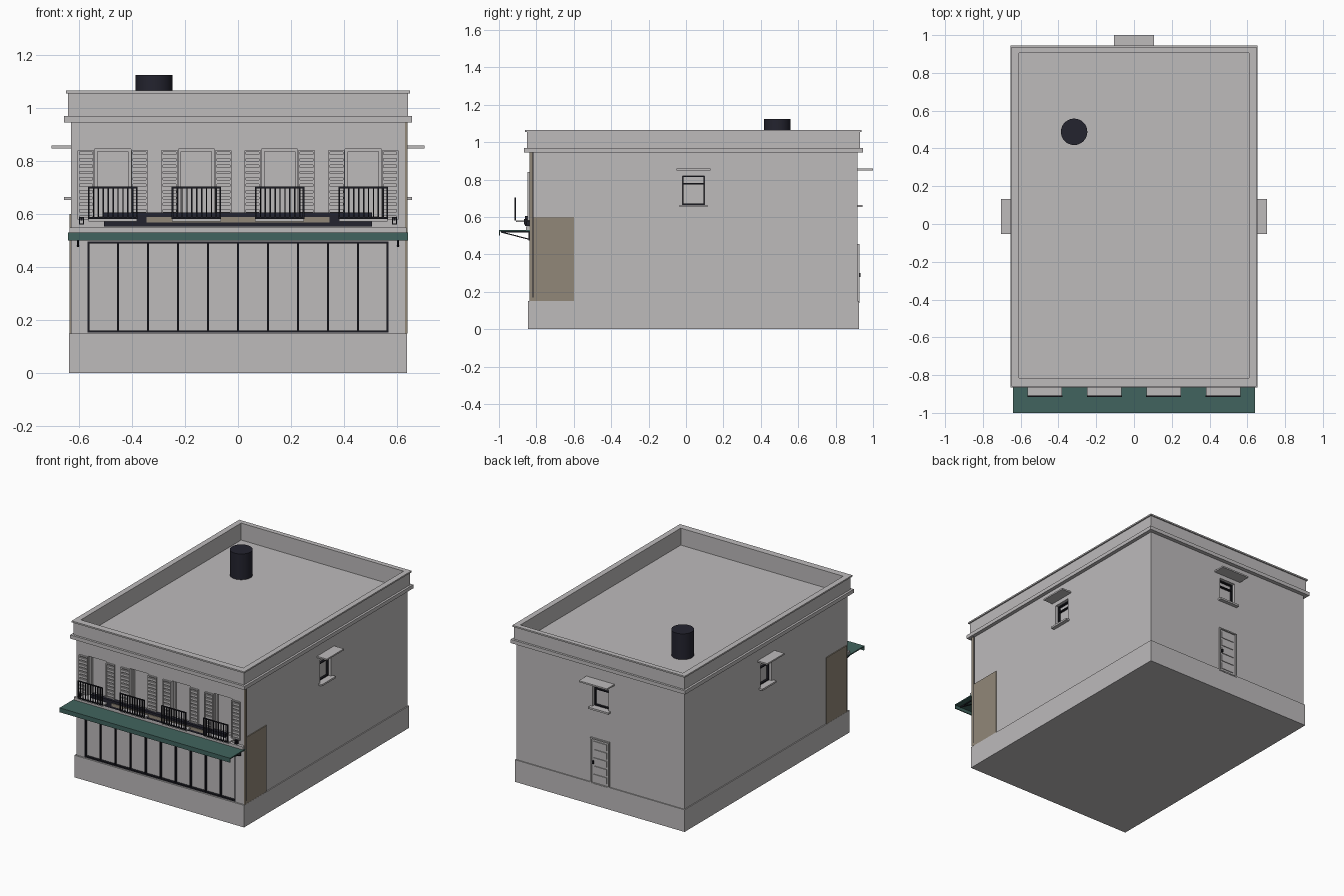
import bpy, bmesh, math
from mathutils import Matrix, Vector

old = bpy.data.objects.get("Cube")
if old:
    bpy.data.objects.remove(old, do_unlink=True)


def material(name, rgb):
    m = bpy.data.materials.new(name)
    m.use_nodes = True
    m.diffuse_color = (*rgb, 1)
    m.node_tree.nodes["Principled BSDF"].inputs["Base Color"].default_value = (*rgb, 1)
    return m


STONE = material("pale_stone", (0.51, 0.495, 0.5))
TEAL = material("teal_awning", (0.053, 0.127, 0.112))
WOOD = material("weathered_wood", (0.285, 0.245, 0.19))
BLACK = material("black_metal", (0.011, 0.011, 0.016))
DARK = material("dark_slate", (0.017, 0.017, 0.028))


def finish(name, bm, mat):
    me = bpy.data.meshes.new(name)
    bm.to_mesh(me)
    bm.free()
    me.materials.append(mat)
    ob = bpy.data.objects.new(name, me)
    bpy.context.collection.objects.link(ob)
    return ob


def boxes(name, mat, spans, place=Matrix()):
    """One object from boxes given as (x0, x1, y0, y1, z0, z1)."""
    bm = bmesh.new()
    for x0, x1, y0, y1, z0, z1 in spans:
        centre = Vector((x0 + x1, y0 + y1, z0 + z1)) / 2
        size = Matrix.Diagonal((x1 - x0, y1 - y0, z1 - z0, 1))
        bmesh.ops.create_cube(bm, size=1, matrix=place @ Matrix.Translation(centre) @ size)
    return finish(name, bm, mat)


def frame(x0, x1, y0, y1, z0, z1, t):
    """Spans of an upright rectangular frame."""
    return [(x0, x0 + t, y0, y1, z0, z1), (x1 - t, x1, y0, y1, z0, z1),
            (x0 + t, x1 - t, y0, y1, z0, z0 + t), (x0 + t, x1 - t, y0, y1, z1 - t, z1)]


def ring(x, y0, y1, z0, z1):
    """Spans of a band round the roof, open over the roof deck."""
    ix, iy0, iy1 = 0.61, -0.815, 0.905
    return [(-x, x, y0, iy0, z0, z1), (-x, x, iy1, y1, z0, z1),
            (-x, -ix, iy0, iy1, z0, z1), (ix, x, iy0, iy1, z0, z1)]


# Walls with window recesses
FRONT, BACK, SIDE = -0.835, 0.918, 0.63
BAYS = (-0.472, -0.157, 0.157, 0.472)
MID = 0.04
walls = boxes("walls", STONE, [(-SIDE, SIDE, FRONT, BACK, 0.1, 0.95)])
holes = [(b - 0.068, b + 0.068, FRONT - 0.1, FRONT + 0.04, 0.58, 0.845) for b in BAYS]
holes += [(-0.567, 0.567, FRONT - 0.1, FRONT + 0.02, 0.155, 0.497),
          (-0.06, 0.06, BACK - 0.04, BACK + 0.1, 0.665, 0.82)]
for a, b in ((-0.8, -SIDE + 0.04), (SIDE - 0.04, 0.8)):
    holes.append((a, b, MID - 0.06, MID + 0.06, 0.665, 0.82))
cutter = boxes("recess_cutter", STONE, holes)
cutter.hide_render = True
mod = walls.modifiers.new("recesses", 'BOOLEAN')
mod.object = cutter
mod.solver = 'EXACT'
bpy.context.view_layer.objects.active = walls
bpy.ops.object.modifier_apply(modifier=mod.name)
bpy.data.objects.remove(cutter, do_unlink=True)

# Plinth, cornice and parapet
boxes("plinth", STONE, [(-0.637, 0.637, -0.845, 0.925, 0, 0.15)])
boxes("cornice", STONE, ring(0.655, -0.865, 0.945, 0.945, 0.97))
boxes("parapet", STONE, ring(0.64, -0.85, 0.93, 0.97, 1.055))
boxes("parapet_cap", STONE, ring(0.648, -0.86, 0.938, 1.055, 1.065))
boxes("front_ledge", STONE, [(-0.635, 0.635, -0.855, FRONT, 0.53, 0.55)])

# Roof chimney
bm = bmesh.new()
bmesh.ops.create_cone(bm, cap_ends=True, segments=32, radius1=0.07, radius2=0.07, depth=0.175,
                      matrix=Matrix.Translation((-0.317, 0.488, 1.0375)))
chimney = finish("chimney", bm, DARK)
bpy.ops.object.select_all(action='DESELECT')
chimney.select_set(True)
bpy.context.view_layer.objects.active = chimney
bpy.ops.object.shade_smooth_by_angle()

# Side and back windows, modelled facing -y and turned into place
for name, angle, spot in (("right", 90, (SIDE, MID, 0)), ("left", -90, (-SIDE, MID, 0)),
                          ("back", 180, (0, BACK, 0))):
    place = Matrix.Translation(spot) @ Matrix.Rotation(math.radians(angle), 4, 'Z')
    reach = 0.082 if name == "back" else 0.073
    half = 0.105 if name == "back" else 0.092
    boxes(name + "_window_canopy", STONE, [(-half, half, -reach, 0, 0.848, 0.858)], place)
    boxes(name + "_window_sill", STONE, [(-0.075, 0.075, -0.025, 0.01, 0.653, 0.665)], place)
    boxes(name + "_window_frame", BLACK,
          frame(-0.06, 0.06, 0.02, 0.035, 0.665, 0.82, 0.007)
          + [(-0.053, 0.053, 0.02, 0.035, 0.775, 0.782)], place)

# Back door with raised panels and a handle
boxes("back_door_frame", STONE, frame(-0.07, 0.07, BACK, BACK + 0.01, 0.14, 0.455, 0.008))
boxes("back_door_panels", STONE,
      [(-0.048, 0.048, BACK, BACK + 0.005, 0.165 + i * 0.056, 0.208 + i * 0.056) for i in range(5)])
boxes("back_door_handle", BLACK, [(0.045, 0.055, BACK, BACK + 0.015, 0.28, 0.3)])

# Upper front windows, louvred shutters and balconies
for i, b in enumerate(BAYS, 1):
    y = FRONT
    boxes(f"upper_window_frame_{i}", STONE,
          frame(b - 0.068, b + 0.068, y + 0.018, y + 0.035, 0.58, 0.845, 0.01))
    slats = []
    for x0 in (b - 0.133, b + 0.07):
        slats += frame(x0, x0 + 0.063, y - 0.012, y, 0.58, 0.84, 0.007)
        slats += [(x0 + 0.007, x0 + 0.056, y - 0.009, y, 0.593 + k * 0.024, 0.608 + k * 0.024)
                  for k in range(10)]
    boxes(f"shutters_{i}", STONE, slats)
    boxes(f"balcony_floor_{i}", STONE, [(b - 0.092, b + 0.092, -0.908, y, 0.572, 0.582)])
    rail = frame(b - 0.093, b + 0.093, -0.916, -0.908, 0.582, 0.703, 0.006)
    rail += [(b - 0.075 + k * 0.0185, b - 0.07 + k * 0.0185, -0.914, -0.909, 0.585, 0.7)
             for k in range(9)]
    boxes(f"balcony_railing_{i}", BLACK, rail)

# Long sign board with a wooden centre
boxes("sign_board", DARK, [(-0.505, 0.505, -0.862, FRONT, 0.553, 0.605)])
boxes("sign_centre", WOOD, [(-0.345, 0.345, -0.866, -0.862, 0.568, 0.589)])

# Shop window frame and mullions
mullions = [(x - 0.004, x + 0.004, FRONT - 0.002, FRONT + 0.012, 0.155, 0.497)
            for x in (-0.565 + 0.113 * k for k in range(1, 10))]
boxes("shop_window_frame", BLACK,
      frame(-0.567, 0.567, FRONT - 0.002, FRONT + 0.015, 0.153, 0.497, 0.008) + mullions)

# Awning, brackets and lamps
boxes("awning", TEAL, [(-0.64, 0.64, -0.994, FRONT, 0.522, 0.53),
                       (-0.64, 0.64, -1.0, -0.994, 0.5, 0.53)])
for side, s in (("left", 1), ("right", -1)):
    x = 0.603 * s
    a, b = Vector((x, -0.99, 0.52)), Vector((x, FRONT, 0.48))
    tilt = Matrix.Translation((a + b) / 2) @ (b - a).to_track_quat('Y', 'Z').to_matrix().to_4x4()
    h = (b - a).length / 2
    boxes(side + "_awning_brace", BLACK, [(-0.003, 0.003, -h, h, -0.003, 0.003)], tilt)
    boxes(side + "_awning_arm", BLACK, [(x - 0.003, x + 0.003, -0.99, FRONT, 0.516, 0.522),
                                        (x - 0.004, x + 0.004, FRONT - 0.006, FRONT, 0.475, 0.522)])
    lx = 0.59 * s
    boxes(side + "_lamp", BLACK, frame(lx - 0.009, lx + 0.009, -0.865, -0.85, 0.56, 0.588, 0.004)
          + [(lx - 0.003, lx + 0.003, -0.85, FRONT, 0.575, 0.583)])
    # Wooden panel wrapping the front end of each side wall
    px = sorted((SIDE * s, (SIDE + 0.006) * s))
    boxes(side + "_wood_panel", WOOD, [(px[0], px[1], -0.82, -0.6, 0.15, 0.6)])

# Tall corner strip with its wall clips
boxes("corner_strip", WOOD, [(SIDE, SIDE + 0.009, -0.836, -0.82, 0.15, 0.945)])
boxes("corner_strip_edge", BLACK, [(SIDE, SIDE + 0.008, -0.82, -0.816, 0.17, 0.945)])
